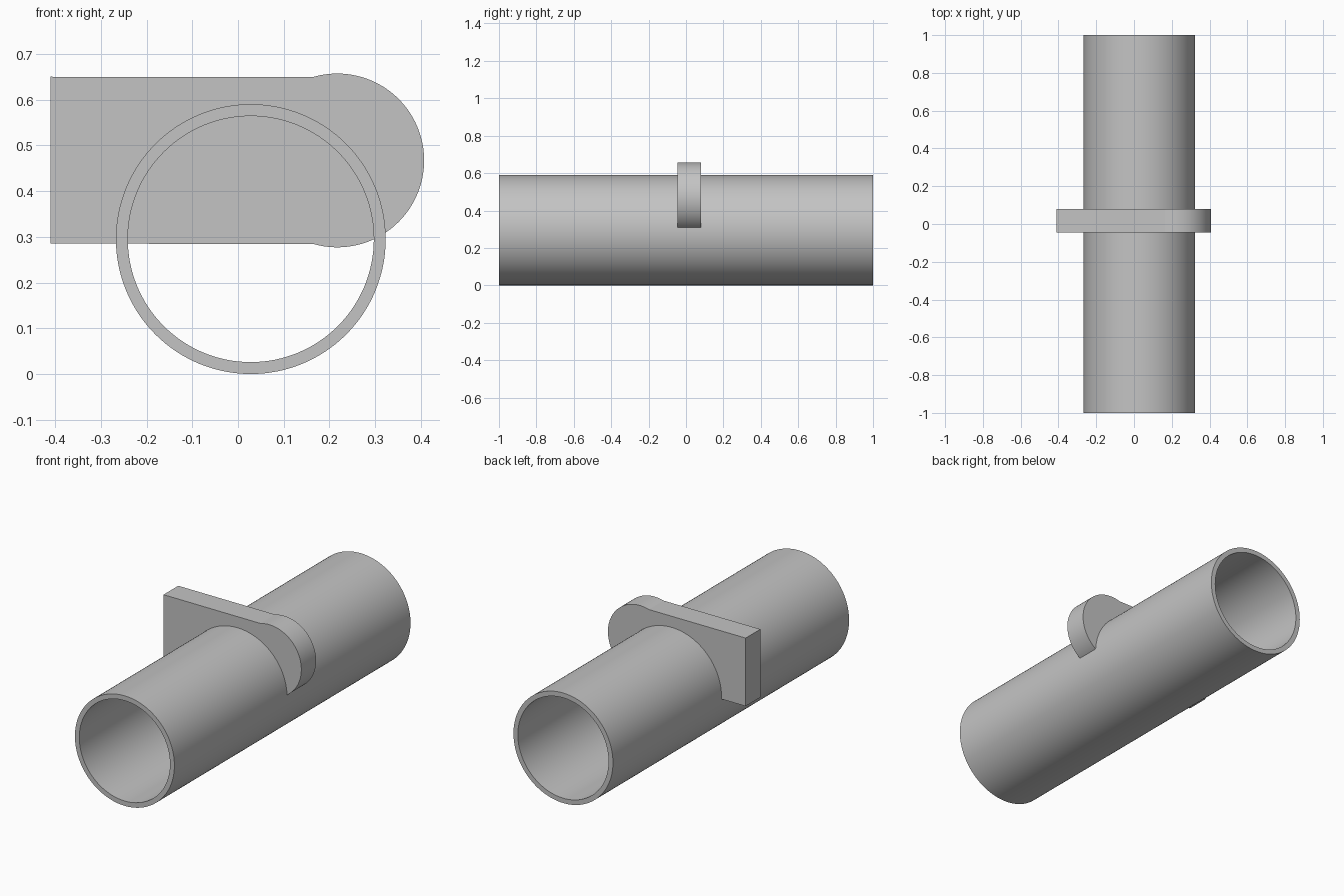
import bpy, bmesh, math

cube = bpy.data.objects.get("Cube")
if cube:
    bpy.data.objects.remove(cube, do_unlink=True)

grey = bpy.data.materials.new("plain grey")
colour = (0.55, 0.55, 0.55, 1.0)
grey.diffuse_color = colour
grey.use_nodes = True
grey.node_tree.nodes["Principled BSDF"].inputs["Base Color"].default_value = colour


def arc(cx, cz, radius, start, end, steps):
    """Points (x, z) along an arc, both ends included."""
    angles = [start + (end - start) * i / steps for i in range(steps + 1)]
    return [(cx + radius * math.cos(a), cz + radius * math.sin(a)) for a in angles]


def finish(name, bm, smooth_angle):
    bmesh.ops.recalc_face_normals(bm, faces=bm.faces)
    mesh = bpy.data.meshes.new(name)
    bm.to_mesh(mesh)
    bm.free()
    mesh.materials.append(grey)
    obj = bpy.data.objects.new(name, mesh)
    bpy.context.collection.objects.link(obj)
    bpy.ops.object.select_all(action="DESELECT")
    obj.select_set(True)
    bpy.context.view_layer.objects.active = obj
    bpy.ops.object.shade_smooth_by_angle(angle=math.radians(smooth_angle))
    return obj


# Open pipe: four rings joined into outer wall, bore and two end rims
PIPE_X, PIPE_Z, OUTER, INNER = 0.028, 0.295, 0.295, 0.269
SIDES = 128
bm = bmesh.new()
rings = []
for radius, y in ((OUTER, -1), (OUTER, 1), (INNER, 1), (INNER, -1)):
    circle = arc(PIPE_X, PIPE_Z, radius, 0, math.tau, SIDES)[:-1]
    rings.append([bm.verts.new((x, y, z)) for x, z in circle])
for r in range(4):
    a, b = rings[r], rings[(r + 1) % 4]
    for i in range(SIDES):
        j = (i + 1) % SIDES
        bm.faces.new((a[i], a[j], b[j], b[i]))
finish("pipe", bm, 30)

# Cross plate: straight bar ending in a slightly wider round head
LEFT, BOTTOM, TOP = -0.41, 0.285, 0.65
HEAD_X, HEAD_Z, HEAD_R = 0.217, 0.467, 0.19
FRONT, BACK = -0.045, 0.08
half = math.pi - math.asin((TOP - BOTTOM) / 2 / HEAD_R)
profile = [(LEFT, TOP), (LEFT, BOTTOM)] + arc(HEAD_X, HEAD_Z, HEAD_R, -half, half, 80)
bm = bmesh.new()
face = bm.faces.new([bm.verts.new((x, FRONT, z)) for x, z in profile])
grown = bmesh.ops.extrude_face_region(bm, geom=[face])
bmesh.ops.translate(
    bm, vec=(0, BACK - FRONT, 0),
    verts=[v for v in grown["geom"] if isinstance(v, bmesh.types.BMVert)])
finish("cross_plate", bm, 10)
